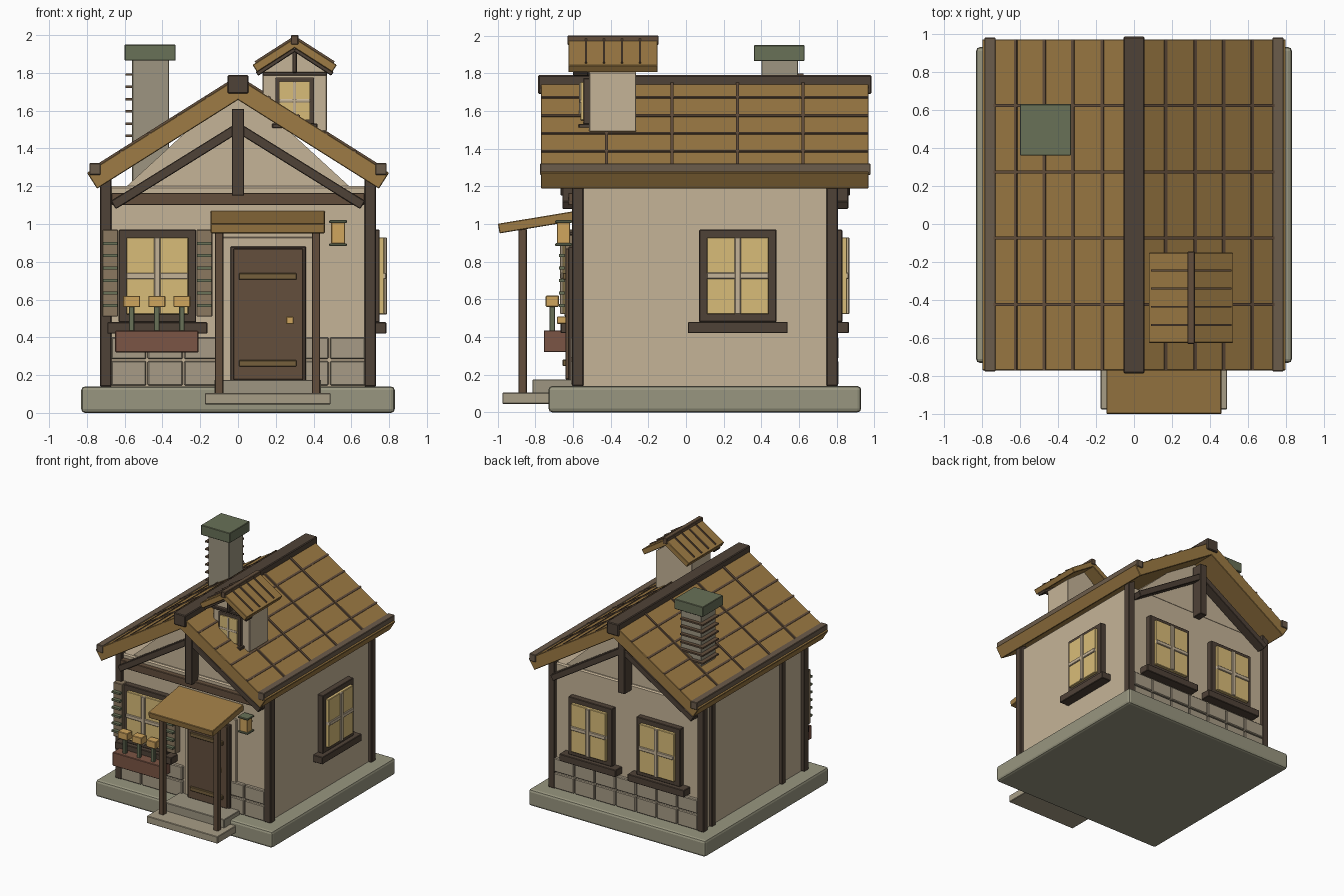
import bpy, bmesh
from math import atan, cos, pi, atan2, hypot
from mathutils import Matrix, Vector

if "Cube" in bpy.data.objects:
    bpy.data.objects.remove(bpy.data.objects["Cube"])

I = Matrix.Identity(4)
MATS = {}


def mat(hexcol):
    if hexcol not in MATS:
        m = bpy.data.materials.new("colour_" + hexcol)
        c = [(int(hexcol[i:i + 2], 16) / 255) ** 2.2 for i in (0, 2, 4)]
        m.diffuse_color = (*c, 1)
        m.use_nodes = True
        m.node_tree.nodes["Principled BSDF"].inputs["Base Color"].default_value = m.diffuse_color
        MATS[hexcol] = m
    return MATS[hexcol]


def finish(name, bm, col):
    bmesh.ops.recalc_face_normals(bm, faces=bm.faces)
    me = bpy.data.meshes.new(name)
    bm.to_mesh(me)
    bm.free()
    me.materials.append(mat(col))
    ob = bpy.data.objects.new(name, me)
    bpy.context.collection.objects.link(ob)
    return ob


def box(name, x, y, z, col, M=I, bevel=0.004, seg=1):
    """Box from three (min, max) ranges, placed by matrix M."""
    bm = bmesh.new()
    bmesh.ops.create_cube(bm, size=1)
    r = (x, y, z)
    S = Matrix.Diagonal([b - a for a, b in r] + [1])
    T = Matrix.Translation([(a + b) / 2 for a, b in r])
    bm.transform(T @ S)
    if bevel:
        bmesh.ops.bevel(bm, geom=bm.edges[:], offset=bevel, segments=seg, profile=0.5, affect='EDGES')
    bm.transform(M)
    return finish(name, bm, col)


def gable(name, cx, half, y, z, col):
    """Triangular prism running along y."""
    bm = bmesh.new()
    f = bm.faces.new([bm.verts.new((px, y[0], pz)) for px, pz in
                      ((cx - half, z[0]), (cx + half, z[0]), (cx, z[1]))])
    g = bmesh.ops.extrude_face_region(bm, geom=[f])
    bmesh.ops.translate(bm, vec=(0, y[1] - y[0], 0),
                        verts=[v for v in g['geom'] if isinstance(v, bmesh.types.BMVert)])
    finish(name, bm, col)


def beam(name, a, b, w, y, col):
    """Sloping timber between two (x, z) points."""
    dx, dz = b[0] - a[0], b[1] - a[1]
    M = Matrix.Translation((a[0], 0, a[1])) @ Matrix.Rotation(-atan2(dz, dx), 4, 'Y')
    box(name, (0, hypot(dx, dz)), y, (-w / 2, w / 2), col, M)


DARK, BROWN, CREAM, ROOF = "50443a", "63503f", "c4b296", "9c7a46"
STONE, PLINTH, GLASS, GREEN, GREY = "a69a85", "97957f", "d8bb78", "687058", "9c9480"


def window(name, M, w=0.41, h=0.49, sill=True):
    """Window facing local -y, wall at y=0, frame bottom at z=0."""
    b = 0.1 * w
    box(name + "_frame", (-w / 2, w / 2), (-0.05, 0.02), (0, h), DARK, M)
    box(name + "_glass", (-w / 2 + b, w / 2 - b), (-0.075, 0), (b, h - b), GLASS, M)
    t = 0.04 * w
    box(name + "_bar_upright", (-t, t), (-0.088, 0), (b, h - b), CREAM, M)
    box(name + "_bar_across", (-w / 2 + b, w / 2 - b), (-0.085, 0), (h / 2 - t, h / 2 + t), CREAM, M)
    if sill:
        box(name + "_sill", (-0.265, 0.265), (-0.085, 0.02), (-0.06, 0), DARK, M)


def roof(name, apex, slope, length, thick, y, along, across, strip):
    """Two mirrored roof slabs with raised tile seams."""
    ang = atan(slope)
    for s, side in ((-1, "left"), (1, "right")):
        M = Matrix.Translation(apex) @ Matrix.Rotation(s * ang, 4, 'Y')
        rng = lambda a, b: (min(s * a, s * b), max(s * a, s * b))
        box(f"{name}_slab_{side}", rng(0, length), y, (-thick, 0), ROOF, M)
        for d in along:
            c = d / cos(ang)
            box(f"{name}_course_{side}", rng(c - strip, c + strip), y, (-0.01, 0.006), BROWN, M, 0)
        for v in across:
            box(f"{name}_seam_{side}", rng(0, length * 0.925), (v - strip, v + strip), (-0.01, 0.01), BROWN, M, 0)


# base and walls
box("foundation", (-0.83, 0.83), (-0.73, 0.93), (0, 0.14), PLINTH, bevel=0.02, seg=2)
box("walls", (-0.7, 0.7), (-0.58, 0.78), (0.13, 1.2), CREAM, bevel=0.01)
gable("gable_wall", 0, 0.6, (-0.56, 0.76), (1.19, 1.74), CREAM)
for px in (-0.7, 0.7):
    for py in (-0.575, 0.777):
        box("corner_post", (px - 0.03, px + 0.03), (py - 0.03, py + 0.03), (0.14, 1.27), DARK)
for py in (-0.28, 0.66):
    box("left_wall_stud", (-0.725, -0.69), (py - 0.025, py + 0.025), (0.14, 1.2), DARK)

# stone courses on front and back
for y in ((-0.61, -0.57), (0.77, 0.81)):
    for z in ((0.145, 0.275), (0.285, 0.4)):
        for i in range(7):
            x0 = -0.675 + i * 0.193
            if y[0] > 0 or not -0.1 < x0 + 0.096 < 0.36:
                box("stone_block", (x0 + 0.004, x0 + 0.189), y, z, STONE, bevel=0.006)

# gable timbers
for end, y in (("front", (-0.665, -0.57)), ("back", (0.77, 0.87))):
    box(end + "_king_post", (-0.033, 0.033), y, (1.15, 1.61), DARK)
    for s in (-1, 1):
        beam(end + "_brace", (s * 0.66, 1.1), (0, 1.51), 0.05, (y[0] + 0.008, y[1] - 0.008), DARK)
box("front_tie_beam", (-0.67, 0.67), (-0.625, -0.57), (1.1, 1.165), BROWN)

# main roof
rows = [-0.77 + 0.348 * i for i in range(1, 5)]
roof("roof", (0, 0, 1.775), 0.63, 0.945, 0.1, (-0.77, 0.97), (0.165, 0.32, 0.47, 0.62), rows, 0.008)
box("roof_ridge", (-0.055, 0.055), (-0.785, 0.985), (1.69, 1.79), DARK, bevel=0.006)
for s in (-1, 1):
    box("eave_rail", (s * 0.757 - 0.03, s * 0.757 + 0.03), (-0.775, 0.98), (1.26, 1.322), "6b5c4c")

# chimney
box("chimney_shaft", (-0.56, -0.365), (0.4, 0.595), (1.2, 1.87), GREY)
for i in range(6):
    z = 1.46 + i * 0.065
    box("chimney_band", (-0.595, -0.38), (0.41, 0.625), (z, z + 0.013), BROWN, bevel=0)
box("chimney_cap", (-0.6, -0.33), (0.36, 0.63), (1.865, 1.95), GREEN)

# dormer
box("dormer_body", (0.13, 0.47), (-0.515, -0.265), (1.49, 1.805), CREAM)
gable("dormer_gable", 0.3, 0.17, (-0.515, -0.265), (1.8, 1.93), CREAM)
box("dormer_lintel", (0.13, 0.47), (-0.545, -0.51), (1.785, 1.805), DARK)
box("dormer_king_post", (0.288, 0.312), (-0.56, -0.51), (1.8, 1.93), DARK)
for s in (-1, 1):
    beam("dormer_brace", (0.3 + s * 0.2, 1.795), (0.3, 1.925), 0.025, (-0.6, -0.52), DARK)
window("dormer_window", Matrix.Translation((0.3, -0.515, 1.53)) @ Matrix.Diagonal((1, 0.6, 1, 1)), 0.205, 0.245, False)
box("dormer_sill", (0.18, 0.42), (-0.57, -0.51), (1.508, 1.532), DARK)
roof("dormer_roof", (0.3, 0, 1.985), 0.64, 0.265, 0.045, (-0.625, -0.15), (),
     [-0.53, -0.435, -0.34, -0.245], 0.005)
box("dormer_ridge", (0.28, 0.32), (-0.63, -0.145), (1.95, 2.0), BROWN)

# windows
window("front_window", Matrix.Translation((-0.427, -0.58, 0.48)))
window("right_window", Matrix.Translation((0.7, 0.275, 0.48)) @ Matrix.Rotation(pi / 2, 4, 'Z'))
for x in (-0.32, 0.32):
    window("back_window", Matrix.Translation((x, 0.78, 0.48)) @ Matrix.Rotation(pi, 4, 'Z'))

# shutters
for x in (-0.677, -0.178):
    box("shutter", (x - 0.042, x + 0.042), (-0.645, -0.57), (0.51, 0.97), "8a7860")
    for i in range(6):
        z = 0.56 + i * 0.066
        box("shutter_slat", (x - 0.038, x + 0.038), (-0.675, -0.63), (z, z + 0.016), GREEN, bevel=0)

# flower box
box("flower_box", (-0.65, -0.21), (-0.755, -0.61), (0.32, 0.435), "7a5546")
for x in (-0.563, -0.43, -0.297):
    box("flower_stem", (x - 0.015, x + 0.015), (-0.725, -0.695), (0.42, 0.57), GREEN)
    box("flower_head", (x - 0.045, x + 0.045), (-0.745, -0.675), (0.56, 0.62), "cfa45e")

# door
box("door_surround", (-0.08, 0.4), (-0.6, -0.57), (0.14, 0.93), CREAM)
box("door_frame", (-0.04, 0.36), (-0.625, -0.57), (0.165, 0.88), DARK)
box("door", (-0.025, 0.345), (-0.64, -0.57), (0.175, 0.87), BROWN)
for z in (0.245, 0.705):
    box("door_strap", (0.005, 0.31), (-0.655, -0.63), (z, z + 0.035), "75603f")
box("door_knob", (0.255, 0.295), (-0.685, -0.63), (0.47, 0.51), "cfa45e")

# porch
box("upper_step", (-0.125, 0.44), (-0.815, -0.59), (0.1, 0.175), GREY)
box("lower_step", (-0.175, 0.49), (-0.975, -0.71), (0.045, 0.105), "a69c85")
for x in (-0.1, 0.413):
    box("porch_post", (x - 0.022, x + 0.022), (-0.89, -0.845), (0.1, 0.975), BROWN)
M = Matrix.Translation((0, -0.99, 0.95)) @ Matrix.Rotation(atan(0.165), 4, 'X')
box("porch_canopy", (-0.145, 0.46), (0, 0.42), (0, 0.052), ROOF, M)

# lantern
box("lantern_glass", (0.493, 0.567), (-0.685, -0.615), (0.895, 1.01), "cfa45e")
for z in (0.883, 1.005):
    box("lantern_cap", (0.483, 0.577), (-0.695, -0.605), (z, z + 0.015), GREEN)
box("lantern_bracket", (0.52, 0.54), (-0.63, -0.57), (0.94, 0.96), DARK)
